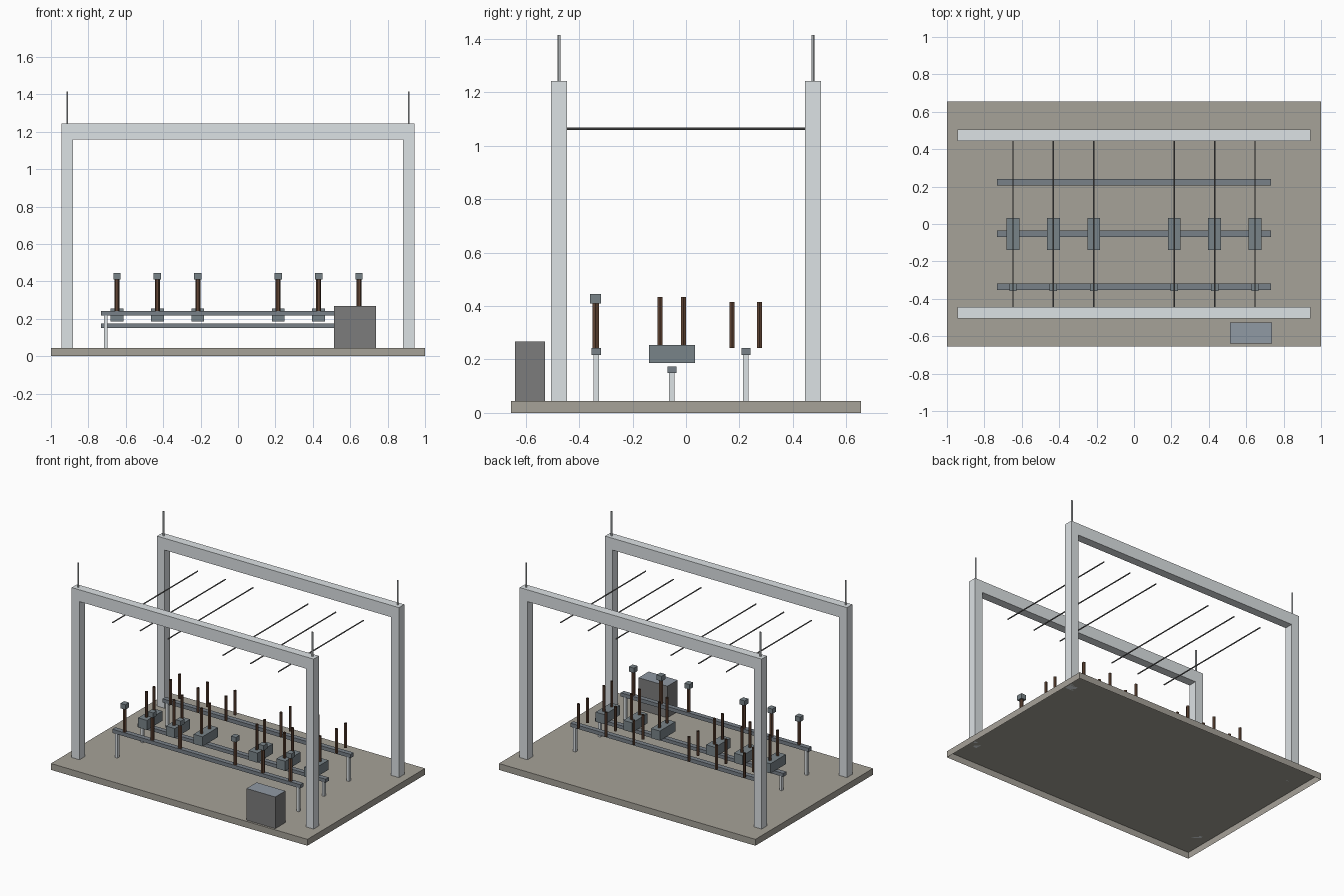
import bpy, bmesh
from mathutils import Matrix, Vector
from math import radians

if "Cube" in bpy.data.objects:
    bpy.data.objects.remove(bpy.data.objects["Cube"])


def material(name, rgb):
    m = bpy.data.materials.new(name)
    m.diffuse_color = (*rgb, 1)
    m.use_nodes = True
    m.node_tree.nodes["Principled BSDF"].inputs["Base Color"].default_value = m.diffuse_color
    return m


CONCRETE = material("concrete", (0.38, 0.36, 0.315))
STEEL = material("galvanised_steel", (0.72, 0.76, 0.78))
RAIL = material("rail_steel", (0.19, 0.22, 0.25))
TANK = material("tank_paint", (0.19, 0.23, 0.25))
BROWN = material("porcelain", (0.12, 0.06, 0.035))
WIRE = material("wire", (0.16, 0.16, 0.16))
CABINET = material("cabinet_body", (0.20, 0.20, 0.20))
LID = material("cabinet_top", (0.28, 0.32, 0.37))


def finish(bm, name, mats):
    me = bpy.data.meshes.new(name)
    bm.to_mesh(me)
    bm.free()
    for m in mats:
        me.materials.append(m)
    ob = bpy.data.objects.new(name, me)
    bpy.context.collection.objects.link(ob)
    return ob


def box(name, x, y, z, mat, top=None, bottom=True):
    """Box from (min, max) ranges; optional top material and open underside."""
    bm = bmesh.new()
    size = [r[1] - r[0] for r in (x, y, z)]
    mid = [(r[0] + r[1]) / 2 for r in (x, y, z)]
    bmesh.ops.create_cube(bm, size=1, matrix=Matrix.Translation(mid) @ Matrix.Diagonal((*size, 1)))
    bm.normal_update()
    if top:
        for f in bm.faces:
            f.material_index = int(f.normal.z > 0.5)
    if not bottom:
        bmesh.ops.delete(bm, geom=[f for f in bm.faces if f.normal.z < -0.5], context='FACES_ONLY')
    return finish(bm, name, [mat, top] if top else [mat])


def around(c, w):
    return (c - w / 2, c + w / 2)


def rod(name, a, b, r, mat, roll=0):
    """Open six-sided tube from point a to point b."""
    a, b = Vector(a), Vector(b)
    d = b - a
    turn = d.to_track_quat('Z', 'Y').to_matrix().to_4x4() @ Matrix.Rotation(radians(roll), 4, 'Z')
    bm = bmesh.new()
    bmesh.ops.create_cone(bm, cap_ends=False, segments=6, radius1=r, radius2=r,
                          depth=d.length, matrix=Matrix.Translation((a + b) / 2) @ turn)
    return finish(bm, name, [mat])


BASE_TOP = 0.045
BAYS = [s * x for s in (-1, 1) for x in (0.215, 0.431, 0.647)]

# Base slab, hollow underneath
box("base_slab", (-1, 1), (-0.655, 0.655), (0, BASE_TOP), CONCRETE, bottom=False)

# Portal gantries with masts
profile = [(-0.943, BASE_TOP), (-0.943, 1.243), (0.943, 1.243), (0.943, BASE_TOP),
           (0.883, BASE_TOP), (0.883, 1.160), (-0.883, 1.160), (-0.883, BASE_TOP)]
for side, s in (("front", -1), ("back", 1)):
    bm = bmesh.new()
    face = bm.faces.new([bm.verts.new((x, s * 0.475 - 0.03, z)) for x, z in profile])
    ext = bmesh.ops.extrude_face_region(bm, geom=[face], use_keep_orig=True)
    bmesh.ops.translate(bm, vec=(0, 0.06, 0),
                        verts=[v for v in ext["geom"] if isinstance(v, bmesh.types.BMVert)])
    bmesh.ops.recalc_face_normals(bm, faces=bm.faces[:])
    finish(bm, side + "_gantry", [STEEL])
    for x in (-0.913, 0.913):
        rod(side + "_mast", (x, s * 0.475, 1.243), (x, s * 0.475, 1.415), 0.006, STEEL)

# Equipment rails on posts: name, y, bottom, top
for name, y, z0, z1 in (("front", -0.336, 0.217, 0.243), ("middle", -0.053, 0.150, 0.174),
                        ("back", 0.224, 0.217, 0.243)):
    box(name + "_rail", (-0.733, 0.733), around(y, 0.034), (z0, z1), RAIL)
    for x in (-0.707, 0.707):
        box(name + "_rail_post", around(x, 0.019), around(y, 0.02), (BASE_TOP, z0), STEEL,
            bottom=False)

# Repeated bay equipment
for x in BAYS:
    rod("overhead_wire", (x, -0.475, 1.063), (x, 0.475, 1.063), 0.0045, WIRE)
    rod("transformer_column", (x, -0.338, 0.243), (x, -0.338, 0.41), 0.0135, BROWN, 90)
    box("transformer_head", around(x, 0.039), around(-0.338, 0.041), (0.41, 0.445), TANK)
    box("breaker_tank", around(x, 0.069), around(-0.053, 0.172), (0.187, 0.255), TANK)
    for y in (-0.097, -0.010):
        rod("breaker_bushing", (x, y, 0.255), (x, y, 0.434), 0.0105, BROWN, 90)
    for y in (0.172, 0.275):
        rod("isolator_post", (x, y, 0.243), (x, y, 0.415), 0.0105, BROWN, 90)

box("control_cabinet", (0.514, 0.739), (-0.640, -0.527), (BASE_TOP, 0.268), CABINET, LID, bottom=False)
